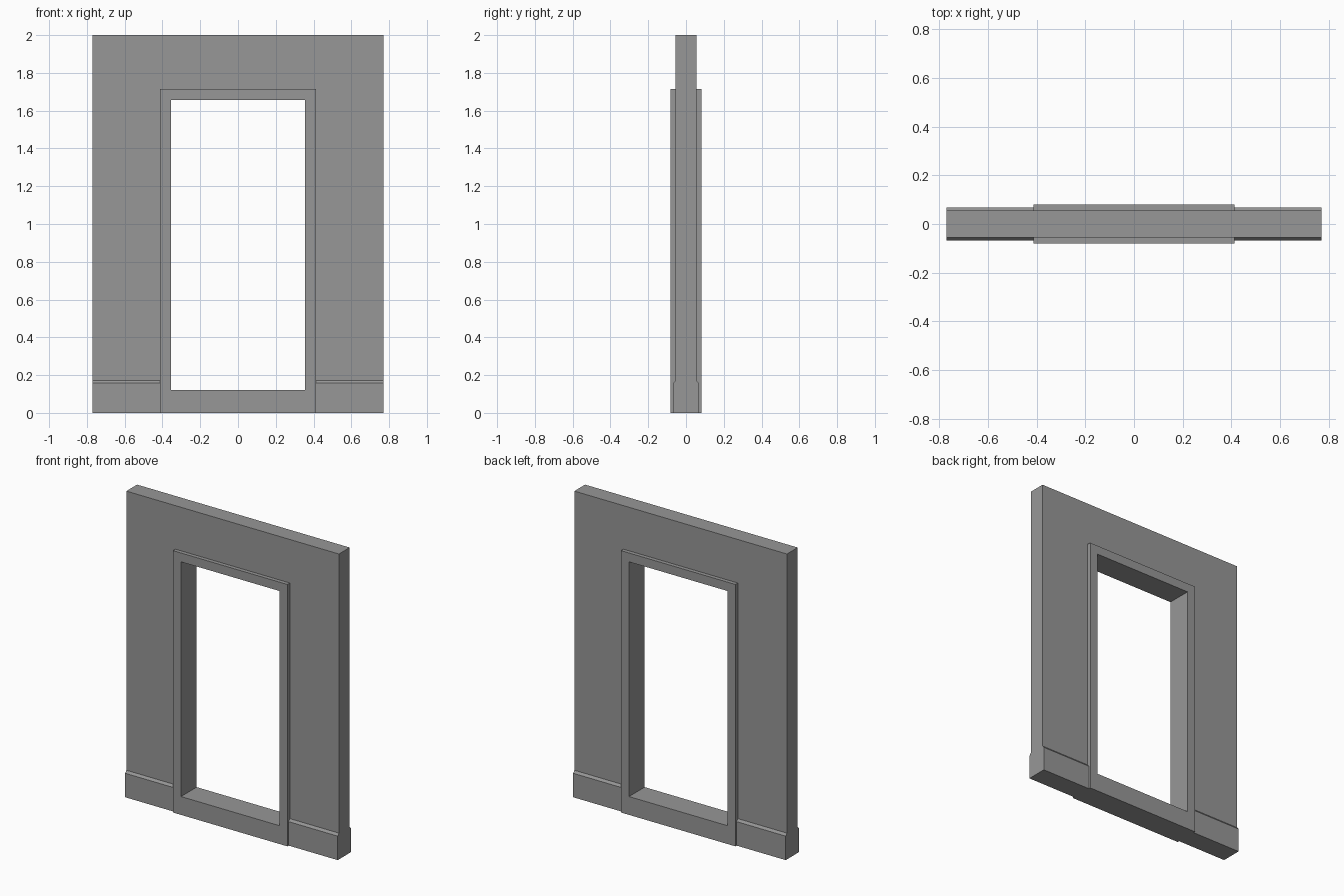
import bpy
import bmesh

cube = bpy.data.objects.get("Cube")
if cube:
    bpy.data.objects.remove(cube, do_unlink=True)

WIDTH, HEIGHT = 1.54, 2.0            # wall
WALL_Y, SKIRT_Y, FRAME_Y = 0.0555, 0.068, 0.081   # half depths
SKIRT_LOW, SKIRT_TOP = 0.157, 0.172  # skirting chamfer
FRAME_X, FRAME_TOP = 0.414, 1.715    # outer edge of the door frame
OPEN_X, OPEN_LOW, OPEN_TOP = 0.356, 0.12, 1.657

# Material
grey = bpy.data.materials.new("plain_grey")
grey.use_nodes = True
colour = (0.31, 0.31, 0.31, 1)
grey.diffuse_color = colour
grey.node_tree.nodes["Principled BSDF"].inputs["Base Color"].default_value = colour


def extrude_profile(name, profile, half_x):
    """Solid made by sweeping a (y, z) outline along x."""
    bm = bmesh.new()
    face = bm.faces.new([bm.verts.new((-half_x, y, z)) for y, z in profile])
    swept = bmesh.ops.extrude_face_region(bm, geom=[face])["geom"]
    verts = [v for v in swept if isinstance(v, bmesh.types.BMVert)]
    bmesh.ops.translate(bm, verts=verts, vec=(2 * half_x, 0, 0))
    bmesh.ops.recalc_face_normals(bm, faces=bm.faces)
    mesh = bpy.data.meshes.new(name)
    bm.to_mesh(mesh)
    bm.free()
    mesh.materials.append(grey)
    obj = bpy.data.objects.new(name, mesh)
    bpy.context.collection.objects.link(obj)
    return obj


def block(name, half_x, half_y, low, top):
    outline = [(-half_y, low), (half_y, low), (half_y, top), (-half_y, top)]
    return extrude_profile(name, outline, half_x)


def cut(obj, cutter):
    """Subtract the cutter, then discard it."""
    mod = obj.modifiers.new("opening", "BOOLEAN")
    mod.operation = "DIFFERENCE"
    mod.solver = "EXACT"
    mod.object = cutter
    bpy.context.view_layer.objects.active = obj
    bpy.ops.object.modifier_apply(modifier=mod.name)
    bpy.data.objects.remove(cutter, do_unlink=True)


# Wall with a chamfered skirting on both faces
half = [(SKIRT_Y, 0), (SKIRT_Y, SKIRT_LOW), (WALL_Y, SKIRT_TOP), (WALL_Y, HEIGHT)]
outline = half + [(-y, z) for y, z in reversed(half)]
wall = extrude_profile("wall_with_skirting", outline, WIDTH / 2)
cut(wall, block("wall_cutter", FRAME_X, 0.5, -0.5, FRAME_TOP))

# Door frame with a raised threshold
frame = block("door_frame", FRAME_X, FRAME_Y, 0, FRAME_TOP)
cut(frame, block("frame_cutter", OPEN_X, 0.5, OPEN_LOW, OPEN_TOP))
